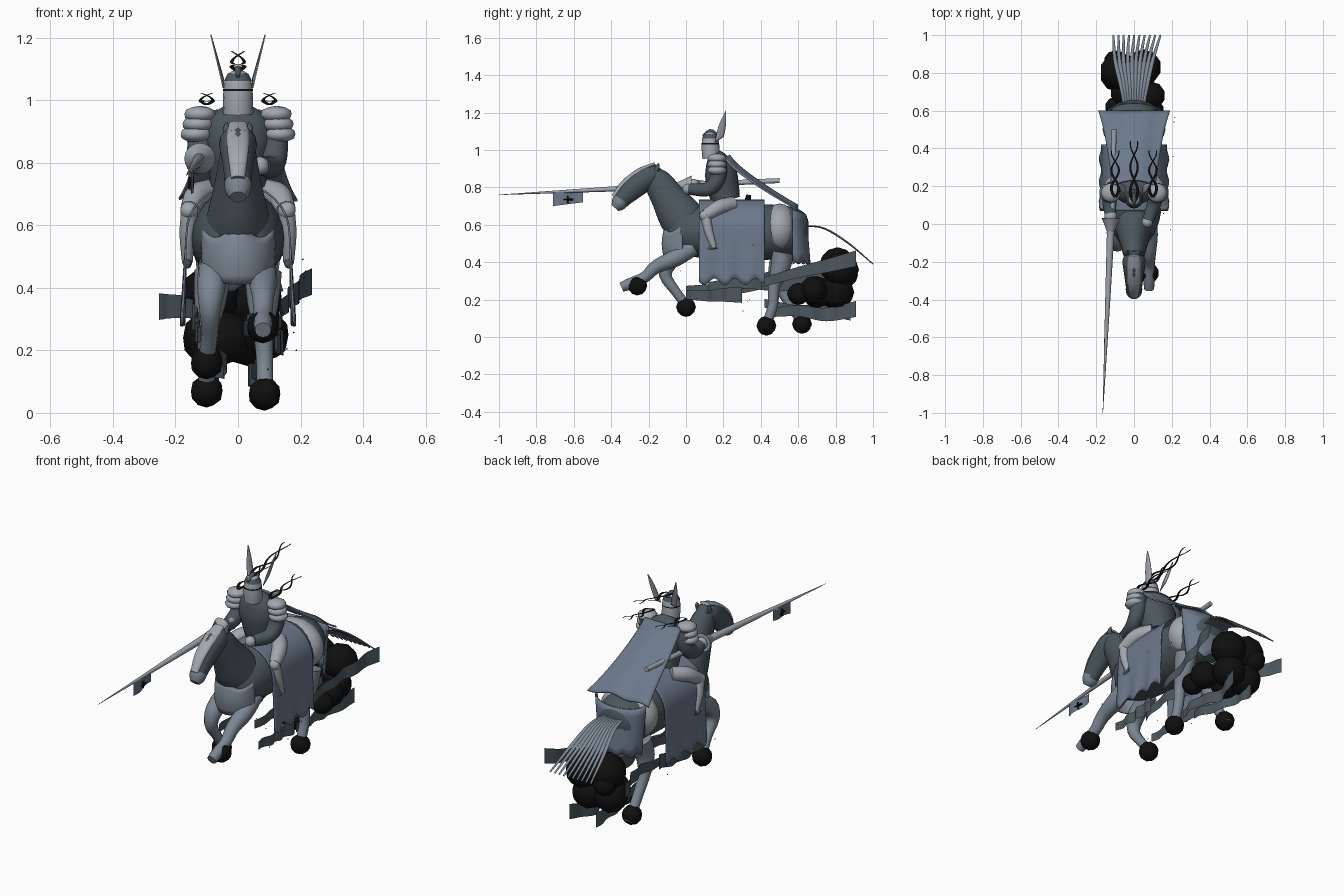
import bpy, bmesh, random
from math import sin, cos, pi, radians
from mathutils import Vector

random.seed(4)

def material(name, r, g, b):
    m = bpy.data.materials.new(name)
    m.diffuse_color = (r, g, b, 1)
    return m

STEEL = material("steel", .36, .39, .43)
DARK = material("dark_hide", .07, .095, .11)
CLOTH = material("cloth", .15, .19, .26)
LIMB = material("limb", .2, .24, .29)
BLACK = material("black", .005, .005, .005)

def finish(name, bm, mat, angle=50):
    bmesh.ops.recalc_face_normals(bm, faces=bm.faces)
    me = bpy.data.meshes.new(name)
    bm.to_mesh(me)
    bm.free()
    me.materials.append(mat)
    me.shade_smooth()
    me.set_sharp_from_angle(angle=radians(angle))
    ob = bpy.data.objects.new(name, me)
    bpy.context.collection.objects.link(ob)
    return ob

def spline(pts, steps):
    """Catmull-Rom resampling of points of any dimension."""
    p = [Vector(q) for q in pts]
    p = [2 * p[0] - p[1]] + p + [2 * p[-1] - p[-2]]
    out = []
    for i in range(1, len(p) - 2):
        a, b, c, d = p[i - 1:i + 3]
        for s in range(steps):
            t = s / steps
            out.append(.5 * (2 * b + (c - a) * t + (2 * a - 5 * b + 4 * c - d) * t * t
                             + (3 * b - a - 3 * c + d) * t ** 3))
    return out + [p[-2]]

def tube(name, pts, mat, sides=16, steps=3):
    """Loft ellipses along a path of (x, y, z, half width, half depth)."""
    bm = bmesh.new()
    q = spline(pts, steps)
    pos = [Vector(v[:3]) for v in q]
    rings = []
    for i, v in enumerate(q):
        t = (pos[min(i + 1, len(q) - 1)] - pos[max(i - 1, 0)]).normalized()
        side = (Vector((1, 0, 0)) - t * t.x).normalized()
        up = t.cross(side)
        rings.append([bm.verts.new(pos[i] + side * cos(2 * pi * k / sides) * max(v[3], .001)
                      + up * sin(2 * pi * k / sides) * max(v[4], .001)) for k in range(sides)])
    for a, b in zip(rings, rings[1:]):
        for k in range(sides):
            bm.faces.new((a[k], a[k - 1], b[k - 1], b[k]))
    bm.faces.new(rings[0])
    bm.faces.new(rings[-1])
    return finish(name, bm, mat)

def limb(name, pts, mat, sides=12, steps=3):
    return tube(name, [(x, y, z, r, r) for x, y, z, r in pts], mat, sides, steps)

def sheet(name, f, nu, nv, mat, thick=0):
    """Surface f(u, v) with u, v in 0..1."""
    bm = bmesh.new()
    g = [[bm.verts.new(f(i / nu, j / nv)) for j in range(nv + 1)] for i in range(nu + 1)]
    for i in range(nu):
        for j in range(nv):
            bm.faces.new((g[i][j], g[i + 1][j], g[i + 1][j + 1], g[i][j + 1]))
    ob = finish(name, bm, mat)
    if thick:
        m = ob.modifiers.new("thickness", "SOLIDIFY")
        m.thickness = thick
    return ob

def ball(name, c, r, mat, sub=2):
    bm = bmesh.new()
    bmesh.ops.create_icosphere(bm, subdivisions=sub, radius=1)
    r = r if isinstance(r, tuple) else (r, r, r)
    bmesh.ops.scale(bm, vec=r, verts=bm.verts)
    bmesh.ops.translate(bm, vec=c, verts=bm.verts)
    return finish(name, bm, mat)

# Horse body, neck and head
tube("horse_body", [(0, -.10, .55, .04, .05), (0, -.07, .55, .09, .085), (0, .02, .56, .135, .13),
     (0, .2, .565, .155, .15), (0, .4, .56, .15, .15), (0, .55, .565, .14, .135),
     (0, .63, .57, .1, .1), (0, .655, .57, .03, .04)], DARK, 24)
tube("horse_neck", [(0, .02, .58, .115, .12), (0, -.04, .66, .092, .115), (0, -.1, .75, .072, .09),
     (0, -.15, .83, .058, .075), (0, -.18, .88, .045, .045)], DARK, 20)
tube("horse_head", [(0, -.145, .9, .035, .025), (0, -.19, .865, .06, .06), (0, -.255, .822, .054, .066),
     (0, -.325, .758, .044, .054), (0, -.36, .712, .04, .04), (0, -.37, .695, .025, .02)], DARK)
tube("head_plate", [(0, -.165, .925, .03, .01), (0, -.25, .886, .036, .015), (0, -.335, .822, .032, .015),
     (0, -.385, .75, .022, .014)], STEEL)
tube("muzzle", [(0, -.345, .735, .044, .046), (0, -.362, .71, .041, .041), (0, -.38, .69, .026, .025)], LIMB)
for s in (-1, 1):
    limb("horse_ear", [(s * .035, -.16, .89, .014), (s * .037, -.15, .915, .01), (s * .035, -.145, .93, .001)], DARK, 8)

# Horse armour and cloth
def chest(u, v):
    a = (u - .5) * 2.5
    top = .575 + .014 * cos(5 * a)
    return .125 * sin(a), .03 - (.145 + .015 * sin(v * pi)) * cos(a), .41 + v * (top - .41) + .025 * (1 - v) * a * a

def saddle_cloth(u, v):
    y, s = .07 + .35 * u, 2 * v - 1
    a, sg = abs(s), 1 if s > 0 else -1
    if a < .5:
        t = a * pi
        return sg * .168 * sin(t), y, .57 + .165 * cos(t)
    d = (a - .5) * 2
    return sg * (.168 + .012 * d + .006 * d * sin(u * 18)), y, .57 - d * (.275 + .018 * sin(u * 20))

def rear_cloth(u, v):
    a = (u - .5) * pi
    return (.125 + .03 * v) * sin(a), .57 + (.095 - .02 * v) * cos(a), .40 + .28 * v - .025 * v * cos(a) + .012 * (1 - v) * sin(a * 9)

sheet("chest_plate", chest, 24, 6, LIMB, .008)
sheet("saddle_cloth", saddle_cloth, 28, 32, CLOTH, .006)
sheet("rear_cloth", rear_cloth, 32, 6, CLOTH, .006)
ball("rump_plate", (0, .5, .575), (.167, .105, .138), STEEL, 3)
limb("saddle_back", [(0, .33, .72, .02), (0, .335, .76, .012)], BLACK, 8)

# Horse legs with black fetlock balls and hooves
legs = {
    "front_leg_left": [(.075, .04, .48, .045), (.08, -.06, .42, .046), (.08, -.16, .375, .036), (.08, -.22, .32, .03), (.08, -.3, .285, .03), (.08, -.345, .265, .026)],
    "front_leg_right": [(-.08, .03, .48, .045), (-.085, -.08, .41, .046), (-.09, -.11, .33, .034), (-.09, -.06, .25, .026), (-.1, 0, .17, .026), (-.1, .02, .135, .03)],
    "hind_leg_left": [(.08, .52, .45, .06), (.08, .5, .35, .05), (.08, .47, .27, .033), (.085, .465, .17, .027), (.085, .43, .07, .027), (.085, .41, .035, .032)],
    "hind_leg_right": [(-.08, .52, .45, .06), (-.09, .49, .35, .05), (-.1, .51, .26, .033), (-.1, .56, .17, .027), (-.1, .62, .08, .027), (-.1, .645, .04, .032)]}
for name, pts in legs.items():
    limb(name, pts, LIMB)
    x, y, z, r = pts[4]
    ball(name + "_fetlock", (x, y + (.04 if y < -.2 else 0), max(z - .01, .057)), .053, BLACK)

# Tail strands fanning out, each flat when seen from the side
for i in range(10):
    f = i / 4.5 - 1
    tube("tail_strand", [(f * .05, .63, .595, .008, .004), (f * .07, .74, .58, .011, .005),
         (f * .1, .87, .5, .01, .005), (.015 + f * .125, 1, .39, .005, .003)], LIMB, 8, 4)

# Rider torso and helmet
tube("torso", [(0, .215, .73, .09, .075), (0, .2, .79, .095, .085), (0, .185, .88, .11, .085),
     (0, .165, .945, .09, .06), (0, .15, .975, .04, .04)], DARK, 20)
limb("helmet", [(0, .135, .955, .047), (0, .132, 1.0, .048), (0, .13, 1.055, .044),
     (0, .13, 1.085, .03), (0, .13, 1.1, .003)], STEEL, 16)
limb("visor_slit", [(0, .13, 1.03, .0475), (0, .13, 1.036, .0475)], BLACK, 16, 1)
limb("helmet_rim", [(0, .13, 1.062, .044), (0, .13, 1.085, .033)], DARK, 16, 1)
limb("helmet_crest", [(0, .09, 1.075, .006), (0, .13, 1.1, .012), (0, .165, 1.085, .006)], DARK, 8)

# Paired rider parts: wings, shoulder plates, legs
for s in (-1, 1):
    sheet("helmet_wing", lambda u, v: (s * (.045 + .04 * u), .155 + .057 * u + v * (.045 - .043 * u ** 1.5) - .01 * sin(u * pi) * (1 - v),
          1.04 + .17 * u + .03 * v * (1 - u)), 10, 3, STEEL, .004)
    for k in range(3):
        ball("shoulder_plate", (s * (.122 + .006 * k), .165, .955 - .032 * k), (.052, .052, .027), STEEL)
    limb("thigh", [(s * .08, .25, .71, .04), (s * .13, .18, .695, .04), (s * .153, .105, .65, .032)], STEEL)
    limb("shin", [(s * .155, .105, .645, .027), (s * .162, .12, .57, .025), (s * .162, .15, .48, .017)], STEEL)
    ball("knee_plate", (s * .156, .1, .648), .03, STEEL)
    limb("boot", [(s * .162, .165, .485, .016), (s * .162, .12, .475, .014), (s * .162, .085, .468, .005)], DARK, 8)

# Arms
limb("left_arm", [(.115, .18, .94, .04), (.118, .17, .85, .042), (.11, .12, .79, .038), (.075, .02, .79, .03)], DARK)
limb("right_arm", [(-.115, .18, .94, .04), (-.12, .18, .85, .042), (-.13, .12, .8, .038), (-.125, .05, .81, .03)], DARK)
ball("left_gauntlet", (.07, .01, .79), .03, STEEL)
ball("right_gauntlet", (-.123, .04, .812), .034, STEEL)

# Lance, hand guard and pennant
limb("lance", [(-.105, .5, .836, .013), (-.115, .15, .82, .014), (-.121, .02, .812, .021), (-.138, -.38, .792, .014),
     (-.165, -1, .76, .001)], STEEL, 12, 1)
limb("hand_guard", [(-.122, .03, .813, .05), (-.1225, .005, .812, .038), (-.124, -.04, .81, .02)], STEEL, 16, 2)
sheet("pennant", lambda u, v: (-.15 + .008 * sin(u * 6), -.71 + .16 * u,
      .775 - v * (.075 - .02 * u)), 10, 3, CLOTH)
for a, b in (((-.655, .735), (-.605, .735)), ((-.632, .755), (-.632, .717))):
    tube("pennant_cross", [(-.15, *a, .01, .005), (-.15, *b, .01, .005)], BLACK, 4, 1)

# Cape streaming back
def cape(u, v):
    s = 2 * u - 1
    w = .115 + .015 * sin(v * pi) + .075 * v ** 2.5
    return s * w, .235 + .365 * v - .03 * s * s * (1 - v), .975 - .275 * v ** .8 + .008 * v * sin(s * 6) - .015 * s * s

sheet("cape", cape, 20, 14, CLOTH, .008)

# Plume ribbons, flat when seen from the side
for px, y0, z0, ln, h in ((0, .11, 1.09, .33, .065), (-.1, .14, .985, .25, .035), (.1, .14, .985, .25, .035)):
    for s in (-1, 1):
        sheet("plume", lambda u, v: (px + s * .02 * sin(u * 2.6 * pi) + (v - .5) * .018 * (1 - .7 * u),
              y0 + ln * u, z0 + h * u + .006 * sin(u * 9)), 20, 1, BLACK)

# Trailing ribbons: upright bands along the flanks
bands = [[(.13, .40, .29), (.15, .6, .345), (.18, .75, .38), (.23, .91, .42)],
         [(-.13, .40, .29), (-.15, .6, .33), (-.19, .75, .34), (-.26, .9, .34)],
         [(.12, 0, .225), (.13, .12, .22), (.13, .2, .225), (.14, .3, .225)],
         [(-.12, 0, .25), (-.13, .15, .255), (-.13, .3, .27), (-.14, .45, .31)],
         [(.05, .45, .13), (.06, .6, .14), (.04, .75, .12), (.09, .91, .15)],
         [(-.05, .42, .18), (-.04, .6, .14), (-.08, .75, .15), (-.06, .88, .13)],
         [(.02, .12, .27), (.05, .3, .29), (.03, .5, .28), (.06, .65, .31)]]
for k, pts in enumerate(bands):
    q = spline(pts, 6)
    sheet("trail_ribbon", lambda u, v: q[round(u * 18)] + Vector((.008 * sin(u * 20 + k), 0,
          (v - .5) * .085 * (.55 + .45 * u))), 18, 2, DARK)

# Dust cloud and flying clods
for c, r in (((-.08, .81, .38), .1), ((.05, .83, .36), .095), ((-.09, .79, .24), .09), ((.03, .81, .24), .09),
             ((.09, .68, .25), .075), ((-.04, .7, .24), .085), ((.1, .6, .23), .06), ((-.1, .86, .33), .06)):
    ball("dust_puff", c, r, BLACK)
for i in range(14):
    ball("flying_clod", (random.uniform(-.22, .25), random.uniform(-.1, .7), random.uniform(.05, .55)), .003, BLACK, 1)
